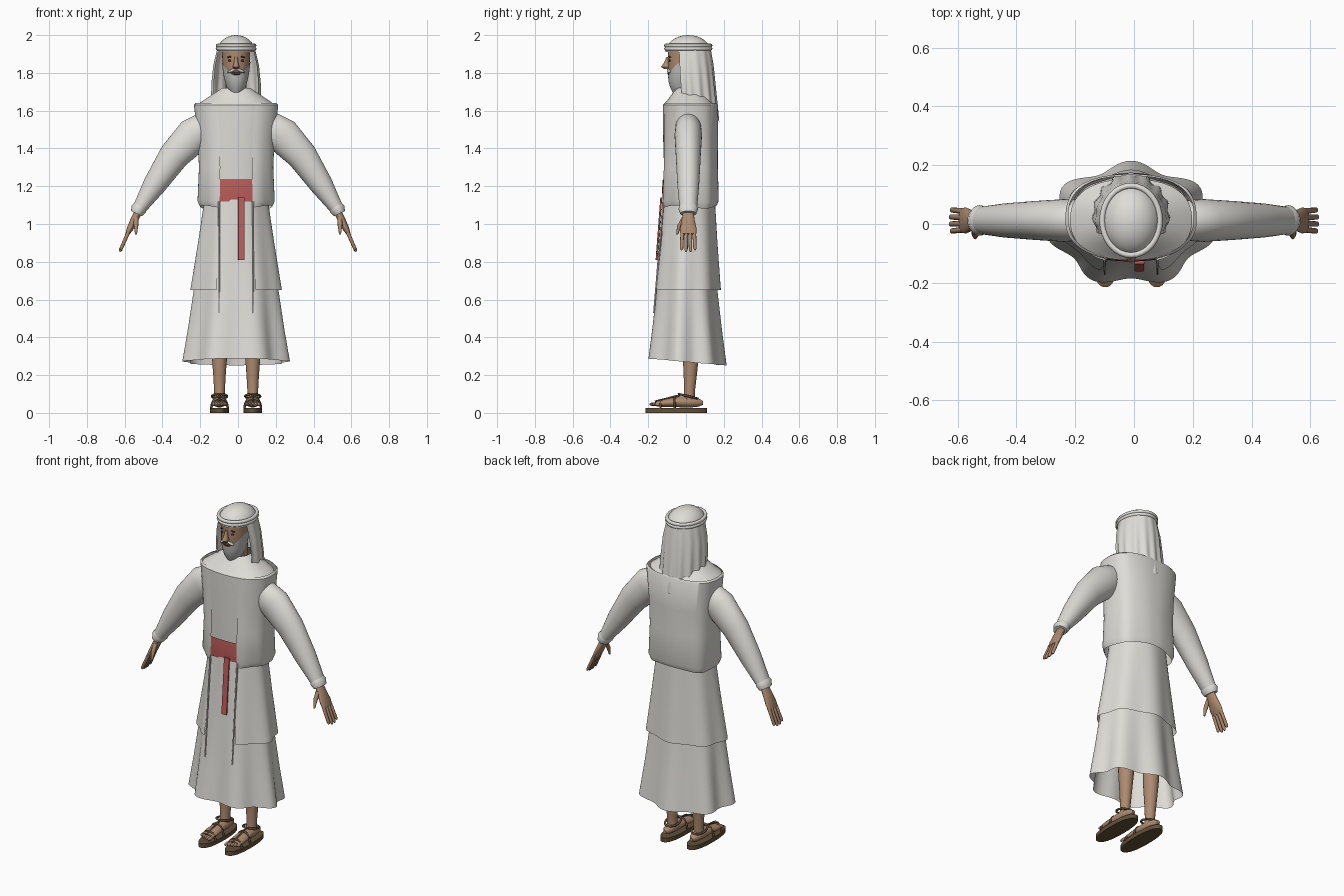
import bpy, bmesh
from math import sin, cos, pi, radians, copysign
from mathutils import Vector

cube = bpy.data.objects.get("Cube")
if cube:
    bpy.data.objects.remove(cube, do_unlink=True)


def material(name, red, green, blue):
    colour = (red, green, blue, 1)
    mat = bpy.data.materials.new(name)
    mat.use_nodes = True
    mat.diffuse_color = colour
    mat.node_tree.nodes["Principled BSDF"].inputs["Base Color"].default_value = colour
    return mat


CLOTH = material("white cloth", 0.73, 0.72, 0.68)
SKIN = material("tan skin", 0.42, 0.255, 0.16)
RED = material("red sash", 0.5, 0.11, 0.1)
LEATHER = material("brown leather", 0.12, 0.08, 0.04)
HAIR = material("grey hair", 0.52, 0.52, 0.5)
DARK = material("dark features", 0.06, 0.035, 0.03)

X_AXIS, Y_AXIS, Z_AXIS = Vector((1, 0, 0)), Vector((0, 1, 0)), Vector((0, 0, 1))
MID = -0.01  # the body's centre line in x
SIDES = (("left", 1), ("right", -1))
made = []


def finish(name, bm, mat):
    bmesh.ops.recalc_face_normals(bm, faces=bm.faces)
    mesh = bpy.data.meshes.new(name)
    bm.to_mesh(mesh)
    bm.free()
    mesh.materials.append(mat)
    ob = bpy.data.objects.new(name, mesh)
    bpy.context.collection.objects.link(ob)
    made.append(ob)
    return ob


def skin_rings(name, mat, rings, closed, capped):
    """Join equal rings of points with quads."""
    bm = bmesh.new()
    loops = [[bm.verts.new(point) for point in ring] for ring in rings]
    for low, high in zip(loops, loops[1:]):
        for k in range(0 if closed else 1, len(low)):
            bm.faces.new((low[k - 1], low[k], high[k], high[k - 1]))
    if capped:
        bm.faces.new(loops[0])
        bm.faces.new(loops[-1])
    return finish(name, bm, mat)


def power(value, exponent):
    return copysign(abs(value) ** exponent, value)


def column(name, mat, rows, x=MID, y=(0, 0), gap=None, n=48, square=1.0,
           folds=7, depth=0, hem=None, capped=False):
    """Upright shell of ovals (z, half width, half depth).
    y runs from first to last row, gap is the half angle left open in front,
    fold depth and hem rise fade out from the first row upwards."""
    start, sweep = (-90 + gap, 360 - 2 * gap) if gap else (0, 360)
    steps = n + 1 if gap else n
    last, rings = len(rows) - 1, []
    for i, (z, width, deep) in enumerate(rows):
        ring, middle = [], y[0] + (y[1] - y[0]) * i / last
        for k in range(steps):
            t = radians(start + sweep * k / n)
            r = 1 - depth * (1 - i / last) * sin(folds * t)
            rise = hem(t) * max(0, 1 - i / 2) if hem else 0
            ring.append((x + width * r * power(cos(t), square),
                         middle + deep * r * power(sin(t), square), z + rise))
        rings.append(ring)
    return skin_rings(name, mat, rings, not gap, capped)


def limb(name, mat, rows, n=24, upright=False):
    """Closed tube of ovals (centre, half thickness, half breadth) along a path.
    Breadth runs along y, or along z for an upright section."""
    centres, rings = [Vector(row[0]) for row in rows], []
    for i, (_, thick, broad) in enumerate(rows):
        along = centres[min(i + 1, len(rows) - 1)] - centres[max(i - 1, 0)]
        u, v = (X_AXIS, Z_AXIS) if upright else (Y_AXIS.cross(along).normalized(), Y_AXIS)
        rings.append(oval(centres[i], u * thick, v * broad, n=n))
    return skin_rings(name, mat, rings, True, True)


def oval(centre, u, v, sweep=2 * pi, n=32):
    angles = [sweep * k / n for k in range(n)]
    return [Vector(centre) + Vector(u) * cos(t) + Vector(v) * sin(t) for t in angles]


def ball(name, mat, place, size, tilt=0):
    bm = bmesh.new()
    bmesh.ops.create_uvsphere(bm, u_segments=24, v_segments=12, radius=1)
    ob = finish(name, bm, mat)
    ob.location, ob.scale, ob.rotation_euler = place, size, (0, tilt, 0)


def cord(name, mat, points, radius, closed=False):
    curve = bpy.data.curves.new(name, "CURVE")
    curve.dimensions, curve.bevel_depth, curve.bevel_resolution = "3D", radius, 2
    curve.use_fill_caps = True
    spline = curve.splines.new("POLY")
    spline.points.add(len(points) - 1)
    for target, point in zip(spline.points, points):
        target.co = (*point, 1)
    spline.use_cyclic_u = closed
    spline.use_smooth = True
    curve.materials.append(mat)
    bpy.context.collection.objects.link(bpy.data.objects.new(name, curve))


# Long inner robe: folded skirt, lower at the back, and bodice up to the neck
column("robe_skirt", CLOTH,
       [(0.27, 0.27, 0.2), (0.45, 0.245, 0.18), (0.65, 0.22, 0.16), (0.9, 0.19, 0.14),
        (1.13, 0.16, 0.125)],
       n=112, depth=0.075, hem=lambda t: -0.018 * sin(t))
column("robe_bodice", CLOTH,
       [(1.1, 0.165, 0.12), (1.5, 0.19, 0.135), (1.63, 0.207, 0.138), (1.65, 0.18, 0.12),
        (1.72, 0.075, 0.07)],
       y=(0.01, 0.02), square=0.85, n=80)

# Outer coat with an open front: blouse above, skirt and hanging edges below
column("coat_blouse", CLOTH,
       [(1.09, 0.19, 0.14), (1.12, 0.203, 0.15), (1.3, 0.196, 0.145), (1.45, 0.203, 0.145),
        (1.63, 0.223, 0.145), (1.64, 0.213, 0.138)],
       y=(0.02, 0.025), gap=20, square=0.8, n=96, depth=0.02,
       hem=lambda t: -0.008 * sin(3 * t))
column("coat_skirt", CLOTH, [(0.65, 0.236, 0.172), (0.9, 0.2, 0.153), (1.13, 0.168, 0.138)],
       y=(0.005, 0.015), gap=25, n=112, depth=0.045)
for side, s in SIDES:
    column(side + "_coat_edge", CLOTH, [(0.53, 0.003, 0.004), (1.12, 0.005, 0.005)],
           x=MID + s * 0.09, y=(-0.17, -0.12), n=12, capped=True)

# Waist sash and its hanging end
belt = column("sash_belt", RED, [(1.12, 0.205, 0.133), (1.18, 0.208, 0.137), (1.235, 0.205, 0.133)],
              y=(0.01, 0.01), square=0.8, n=80)
bm = bmesh.new()
bm.from_mesh(belt.data)
hidden = [f for f in bm.faces
          if f.calc_center_median().y > 0 or abs(f.calc_center_median().x - MID) > 0.09]
bmesh.ops.delete(bm, geom=hidden, context="FACES")
bm.to_mesh(belt.data)
bm.free()
column("sash_tail", RED, [(0.81, 0.017, 0.005), (1.14, 0.017, 0.005)],
       x=0.018, y=(-0.156, -0.131), square=0.3, n=16, capped=True)

# Head and neck
column("neck", SKIN, [(1.66, 0.055, 0.055), (1.8, 0.055, 0.055)], y=(0.015, 0.01))
column("head", SKIN,
       [(1.715, 0.035, 0.042), (1.75, 0.056, 0.062), (1.81, 0.069, 0.08),
        (1.87, 0.073, 0.086), (1.94, 0.076, 0.092)], y=(-0.025, -0.005), capped=True)
column("nose", SKIN,
       [(1.82, 0.012, 0.01), (1.832, 0.018, 0.03), (1.85, 0.012, 0.02), (1.885, 0.008, 0.008)],
       y=(-0.105, -0.095), n=16, capped=True)
# The beard's top edge climbs the cheeks; its half angle reaches past the ears
column("beard", HAIR,
       [(1.785, 0.076, 0.083), (1.755, 0.068, 0.074), (1.725, 0.052, 0.058),
        (1.695, 0.03, 0.036), (1.686, 0.002, 0.002)],
       y=(-0.012, -0.04), hem=lambda t: 0.075 * cos(t) ** 2)
ball("mouth", DARK, (MID, -0.09, 1.797), (0.024, 0.008, 0.008))
for side, s in SIDES:
    ball(side + "_moustache", HAIR, (MID + s * 0.02, -0.09, 1.813), (0.028, 0.012, 0.008), s * 0.4)
    ball(side + "_eye", DARK, (MID + s * 0.03, -0.085, 1.865), (0.013, 0.006, 0.006))
    ball(side + "_brow", DARK, (MID + s * 0.03, -0.085, 1.885), (0.02, 0.007, 0.004), s * 0.15)

# Head scarf: crown, twisted band and hanging drape
column("scarf_crown", CLOTH,
       [(1.91 + 0.09 * sin(a), 0.1 * cos(a), 0.12 * cos(a))
        for a in [k * pi / 20.2 for k in range(11)]], y=(0.012, 0.012), capped=True)
for name, z in (("lower", 1.928), ("upper", 1.945)):
    cord(name + "_scarf_band", CLOTH,
         oval((MID, 0.012, z), X_AXIS * 0.098, Y_AXIS * 0.118), 0.01, True)
column("scarf_drape", CLOTH,
       [(1.68, 0.128, 0.136), (1.75, 0.128, 0.132), (1.84, 0.12, 0.125), (1.94, 0.097, 0.117)],
       y=(0.035, 0.012), gap=65, n=96, folds=15, depth=0.04,
       hem=lambda t: -0.125 * max(0, sin(t)) + 0.014 * sin(11 * t))

for side, s in SIDES:
    # Sleeve, cuff and palm, each oval given as x, z, thickness and breadth
    def arm_part(part, mat, rows):
        limb(side + part, mat, [((s * x, 0.012, z), thick, broad)
                                for x, z, thick, broad in rows], n=32)

    sleeve = [(0.14, 1.53, 0.06), (0.17, 1.51, 0.085), (0.235, 1.47, 0.095),
              (0.34, 1.36, 0.08), (0.44, 1.21, 0.062), (0.53, 1.07, 0.034)]
    cuff = [(0.515, 1.097, 0.035), (0.525, 1.08, 0.042), (0.537, 1.055, 0.033)]
    arm_part("_sleeve", CLOTH, [(x, z, r, 0.03 + 0.45 * r) for x, z, r in sleeve])
    arm_part("_cuff", CLOTH, [(x, z, r, r + 0.01) for x, z, r in cuff])
    arm_part("_palm", SKIN, [(0.52, 1.08, 0.02, 0.026), (0.55, 1.02, 0.02, 0.034),
                             (0.572, 0.975, 0.017, 0.044), (0.587, 0.945, 0.01, 0.042)])

    # Fingers fan out from the palm; the thumb sits in front
    for i, finger in enumerate(("fore", "middle", "ring", "little")):
        offset = i - 1.5
        reach = 1 - 0.08 * abs(offset)
        limb(side + "_" + finger + "_finger", SKIN, [
            ((s * (0.58 + 0.048 * k * reach), 0.012 + offset * (0.021 + 0.003 * k),
              0.957 - 0.108 * k * reach), radius, radius)
            for k, radius in ((0, 0.01), (0.9, 0.009), (1, 0.004))], n=12)
    limb(side + "_thumb", SKIN, [
        ((s * 0.54, y, z), radius, radius)
        for y, z, radius in ((-0.01, 1.035, 0.013), (-0.035, 0.99, 0.012), (-0.047, 0.945, 0.005))],
        n=12)

    # Leg, foot and toes
    x = MID + s * 0.088
    column(side + "_leg", SKIN, [(0.05, 0.03, 0.032), (0.11, 0.028, 0.028), (0.2, 0.033, 0.035),
                                 (0.32, 0.042, 0.044), (0.46, 0.046, 0.05)],
           x=x, y=(0.015, 0.03), n=24)
    limb(side + "_foot", SKIN, [
        ((x, y, z), width, height) for y, z, width, height in (
            (0.09, 0.053, 0.01, 0.01), (0.065, 0.055, 0.026, 0.022), (0.02, 0.058, 0.032, 0.03),
            (-0.04, 0.058, 0.036, 0.028), (-0.11, 0.052, 0.041, 0.021),
            (-0.155, 0.048, 0.038, 0.014))], upright=True)
    for i, toe in enumerate(("first", "second", "third", "fourth", "fifth")):
        ball(side + "_" + toe + "_toe", SKIN, (x + s * (i - 2) * 0.016, -0.168 + i * 0.005, 0.046),
             (0.009, 0.026 - i * 0.002, 0.01))

    # Sandal sole and straps
    column(side + "_sole", LEATHER, [(0, 0.05, 0.163), (0.025, 0.05, 0.163)],
           x=x, y=(-0.052, -0.052), square=0.85, n=40, capped=True)
    cord(side + "_ankle_strap", LEATHER,
         oval((x, 0.012, 0.088), X_AXIS * 0.04, (0, 0.05, -0.012)), 0.006, True)
    for name, y, height in (("_instep_strap", -0.06, 0.066), ("_toe_strap", -0.135, 0.048)):
        cord(side + name, LEATHER,
             oval((x, y, 0.02), X_AXIS * 0.044, Z_AXIS * height, sweep=1.03 * pi), 0.006)
    cord(side + "_centre_strap", LEATHER,
         [(x, -0.165, 0.06), (x, -0.06, 0.087), (x, -0.03, 0.094)], 0.005)

# Smooth shading with sharp edges kept
bpy.ops.object.select_all(action="DESELECT")
for ob in made:
    ob.select_set(True)
bpy.context.view_layer.objects.active = made[0]
bpy.ops.object.shade_smooth_by_angle(angle=radians(40))
